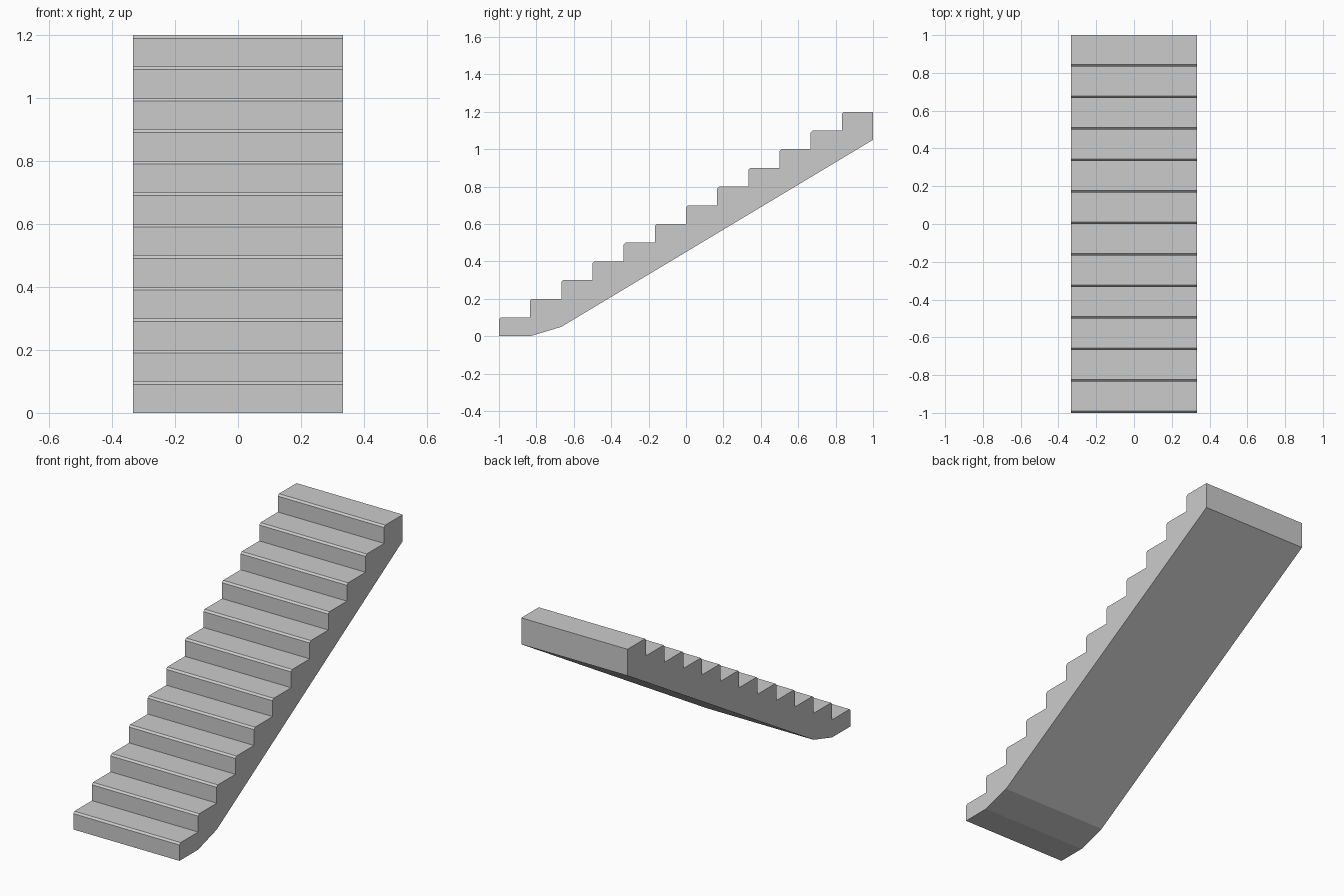
import bpy
import bmesh

cube = bpy.data.objects.get("Cube")
if cube:
    bpy.data.objects.remove(cube, do_unlink=True)

STEPS = 12
RUN, RISE = 2 / STEPS, 0.1
HALF_WIDTH = 1 / 3
CHAMFER = 0.01

# Flat grey surface
grey = bpy.data.materials.new("light_grey")
grey.use_nodes = True
colour = (0.6, 0.6, 0.6, 1)
grey.diffuse_color = colour
grey.node_tree.nodes["Principled BSDF"].inputs["Base Color"].default_value = colour

# Side profile (y, z): chamfered steps going up, then the sloping underside
profile = []
for i in range(STEPS):
    y, z = -1 + i * RUN, i * RISE
    profile += [(y, z), (y, z + RISE - CHAMFER), (y + CHAMFER, z + RISE)]
top = STEPS * RISE
profile += [(1, top), (1, top - 0.15), (-1 + 2 * RUN, 0.05), (-1 + RUN, 0)]

# Sweep the profile across the width
bm = bmesh.new()
side = bm.faces.new([bm.verts.new((-HALF_WIDTH, y, z)) for y, z in profile])
swept = bmesh.ops.extrude_face_region(bm, geom=[side], use_keep_orig=True)
verts = [v for v in swept["geom"] if isinstance(v, bmesh.types.BMVert)]
bmesh.ops.translate(bm, vec=(2 * HALF_WIDTH, 0, 0), verts=verts)
bmesh.ops.recalc_face_normals(bm, faces=bm.faces)

mesh = bpy.data.meshes.new("stair_flight")
bm.to_mesh(mesh)
bm.free()
mesh.materials.append(grey)
stairs = bpy.data.objects.new("stair_flight", mesh)
bpy.context.collection.objects.link(stairs)
